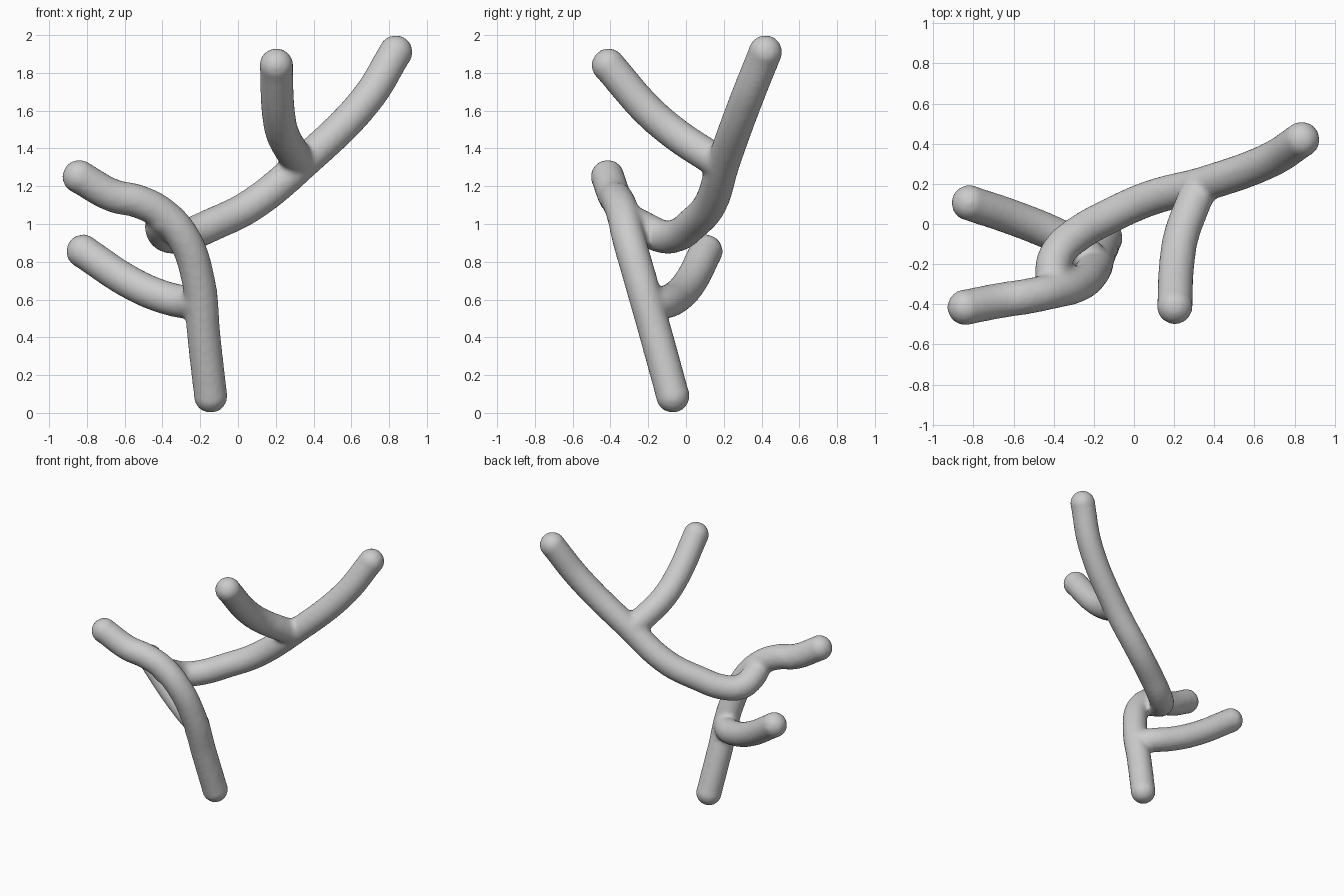
import bpy

if "Cube" in bpy.data.objects:
    bpy.data.objects.remove(bpy.data.objects["Cube"])

R = 0.089


def tube(name, pts):
    """Smooth round branch through pts with ball ends; returns mesh objects."""
    cu = bpy.data.curves.new(name, 'CURVE')
    cu.dimensions = '3D'
    cu.bevel_depth = R
    cu.bevel_resolution = 6
    cu.resolution_u = 10
    cu.use_fill_caps = True
    sp = cu.splines.new('BEZIER')
    sp.bezier_points.add(len(pts) - 1)
    for bp, p in zip(sp.bezier_points, pts):
        bp.co = p
        bp.handle_left_type = bp.handle_right_type = 'AUTO'
    ob = bpy.data.objects.new(name, cu)
    bpy.context.collection.objects.link(ob)
    bpy.ops.object.select_all(action='DESELECT')
    bpy.context.view_layer.objects.active = ob
    ob.select_set(True)
    bpy.ops.object.convert(target='MESH')
    parts = [bpy.context.view_layer.objects.active]
    for p in (pts[0], pts[-1]):
        bpy.ops.mesh.primitive_uv_sphere_add(segments=32, ring_count=16, radius=R + 0.001, location=p)
        parts.append(bpy.context.object)
    return parts


branches = {
    "trunk": [(-0.145, -0.07, 0.09), (-0.18, -0.155, 0.4), (-0.21, -0.24, 0.7),
              (-0.29, -0.305, 0.93), (-0.41, -0.335, 1.06), (-0.53, -0.36, 1.12),
              (-0.66, -0.38, 1.15), (-0.84, -0.415, 1.25)],
    "low_branch": [(-0.2, -0.2, 0.58), (-0.27, -0.12, 0.585), (-0.4, -0.05, 0.615),
                   (-0.57, 0.02, 0.69), (-0.82, 0.105, 0.855)],
    "long_branch": [(-0.39, -0.325, 1.03), (-0.405, -0.225, 0.98), (-0.37, -0.13, 0.935),
                    (-0.28, -0.05, 0.94), (-0.13, 0.035, 1.0), (0.07, 0.125, 1.1),
                    (0.35, 0.2, 1.33), (0.68, 0.32, 1.66), (0.835, 0.42, 1.91)],
    "upper_branch": [(0.33, 0.19, 1.32), (0.285, 0.08, 1.385), (0.235, -0.06, 1.48),
                     (0.213, -0.2, 1.6), (0.203, -0.41, 1.84)],
}

# All branches merged into one twig
parts = [o for name, pts in branches.items() for o in tube(name, pts)]
bpy.ops.object.select_all(action='DESELECT')
for o in parts:
    o.select_set(True)
twig = parts[0]
bpy.context.view_layer.objects.active = twig
bpy.ops.object.join()
bpy.ops.object.transform_apply(location=True, rotation=True, scale=True)
twig.name = "branching_twig"

# Weld into one skin with soft joints
rm = twig.modifiers.new("weld", 'REMESH')
rm.mode = 'VOXEL'
rm.voxel_size = 0.016
rm.use_smooth_shade = True
sm = twig.modifiers.new("soften", 'SMOOTH')
sm.factor = 0.5
sm.iterations = 6
